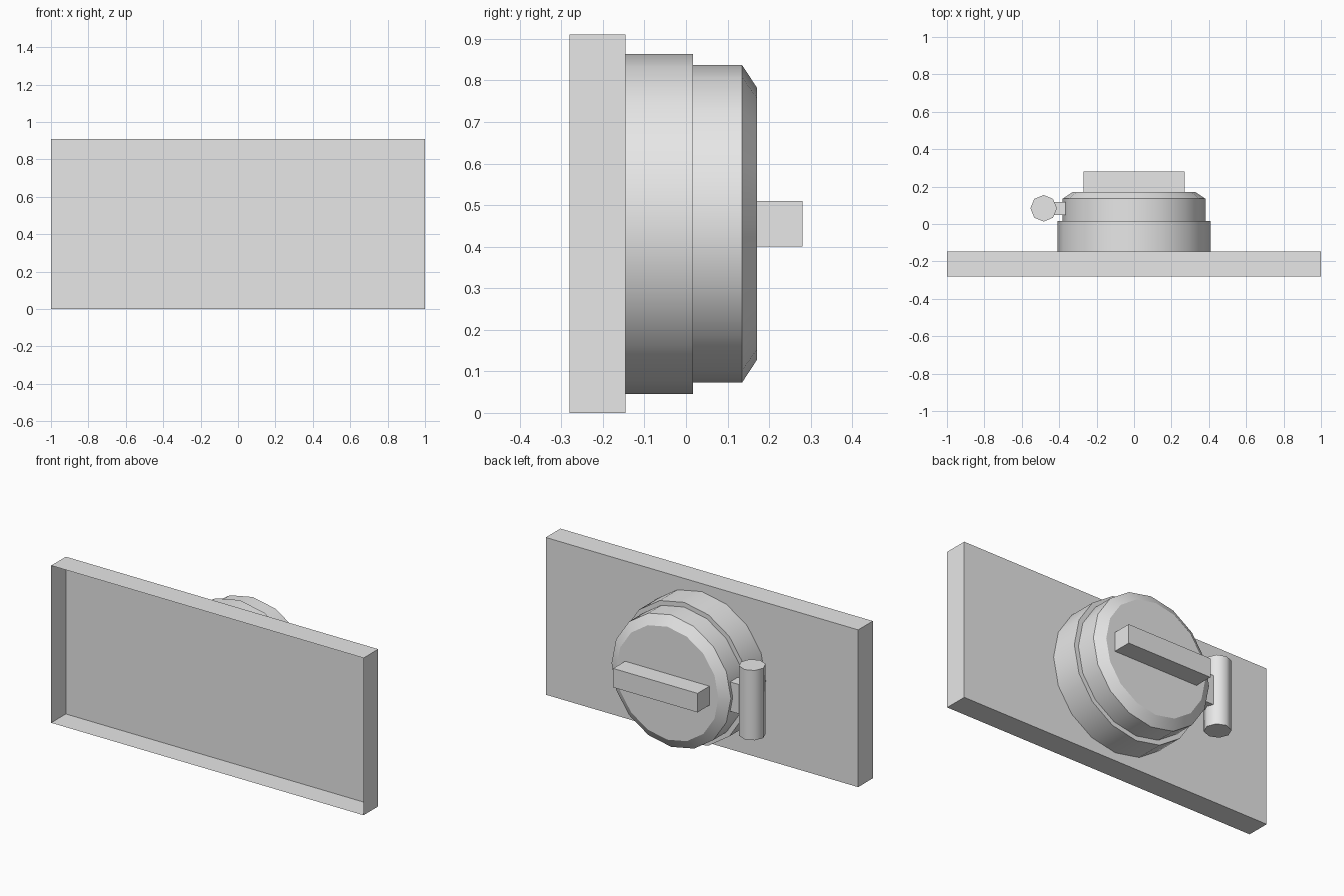
import bpy, bmesh, math
from mathutils import Matrix, Vector

cube = bpy.data.objects.get("Cube")
if cube:
    bpy.data.objects.remove(cube, do_unlink=True)

MID_Z = 0.455

grey = bpy.data.materials.new("light_grey")
grey.use_nodes = True
grey.diffuse_color = (0.8, 0.8, 0.8, 1)
grey.node_tree.nodes["Principled BSDF"].inputs["Base Color"].default_value = (0.8, 0.8, 0.8, 1)


def finish(name, bm, smooth_angle=None):
    mesh = bpy.data.meshes.new(name)
    bm.to_mesh(mesh)
    bm.free()
    mesh.materials.append(grey)
    obj = bpy.data.objects.new(name, mesh)
    bpy.context.collection.objects.link(obj)
    if smooth_angle:
        bpy.ops.object.select_all(action="DESELECT")
        obj.select_set(True)
        bpy.context.view_layer.objects.active = obj
        bpy.ops.object.shade_smooth_by_angle(angle=math.radians(smooth_angle))
    return obj


def box(name, low, high, open_front=False):
    low, high = Vector(low), Vector(high)
    bm = bmesh.new()
    place = Matrix.Translation((low + high) / 2) @ Matrix.Diagonal((*(high - low), 1))
    bmesh.ops.create_cube(bm, size=1, matrix=place)
    bm.normal_update()
    if open_front:
        front = [f for f in bm.faces if f.normal.y < -0.9]
        bmesh.ops.delete(bm, geom=front, context="FACES")
    return finish(name, bm)


def lathe(name, profile, sides, place, smooth_angle):
    """Stack of rings (radius, height) around z, capped at both ends."""
    bm = bmesh.new()
    rings = []
    for radius, height in profile:
        rings.append([bm.verts.new(place @ Vector((
            radius * math.cos(math.tau * i / sides),
            radius * math.sin(math.tau * i / sides), height))) for i in range(sides)])
    for a, b in zip(rings, rings[1:]):
        for i in range(sides):
            j = (i + 1) % sides
            bm.faces.new((a[i], a[j], b[j], b[i]))
    bm.faces.new(rings[0][::-1])
    bm.faces.new(rings[-1])
    bmesh.ops.recalc_face_normals(bm, faces=bm.faces)
    return finish(name, bm, smooth_angle)


# Hollow panel, open at the front
box("panel", (-1, -0.28, 0), (1, -0.146, 0.91), open_front=True)

# Stepped round drum with a bevelled rear rim, turned to face backwards
backwards = Matrix.Translation((0, 0, MID_Z)) @ Matrix.Rotation(-math.pi / 2, 4, "X")
drum = [(0.409, -0.146), (0.409, 0.017), (0.382, 0.017), (0.382, 0.135), (0.327, 0.171)]
lathe("drum", drum, 16, backwards, 30)

# Grip bar across the drum's rear face
box("grip_bar", (-0.27, 0.171, MID_Z - 0.055), (0.27, 0.28, MID_Z + 0.055))

# Upright handle and the bracket that holds it
lathe("handle", [(0.071, -0.202), (0.071, 0.202)], 8,
      Matrix.Translation((-0.483, 0.084, MID_Z)), 50)
box("handle_bracket", (-0.46, 0.049, MID_Z - 0.085), (-0.34, 0.118, MID_Z + 0.085))
